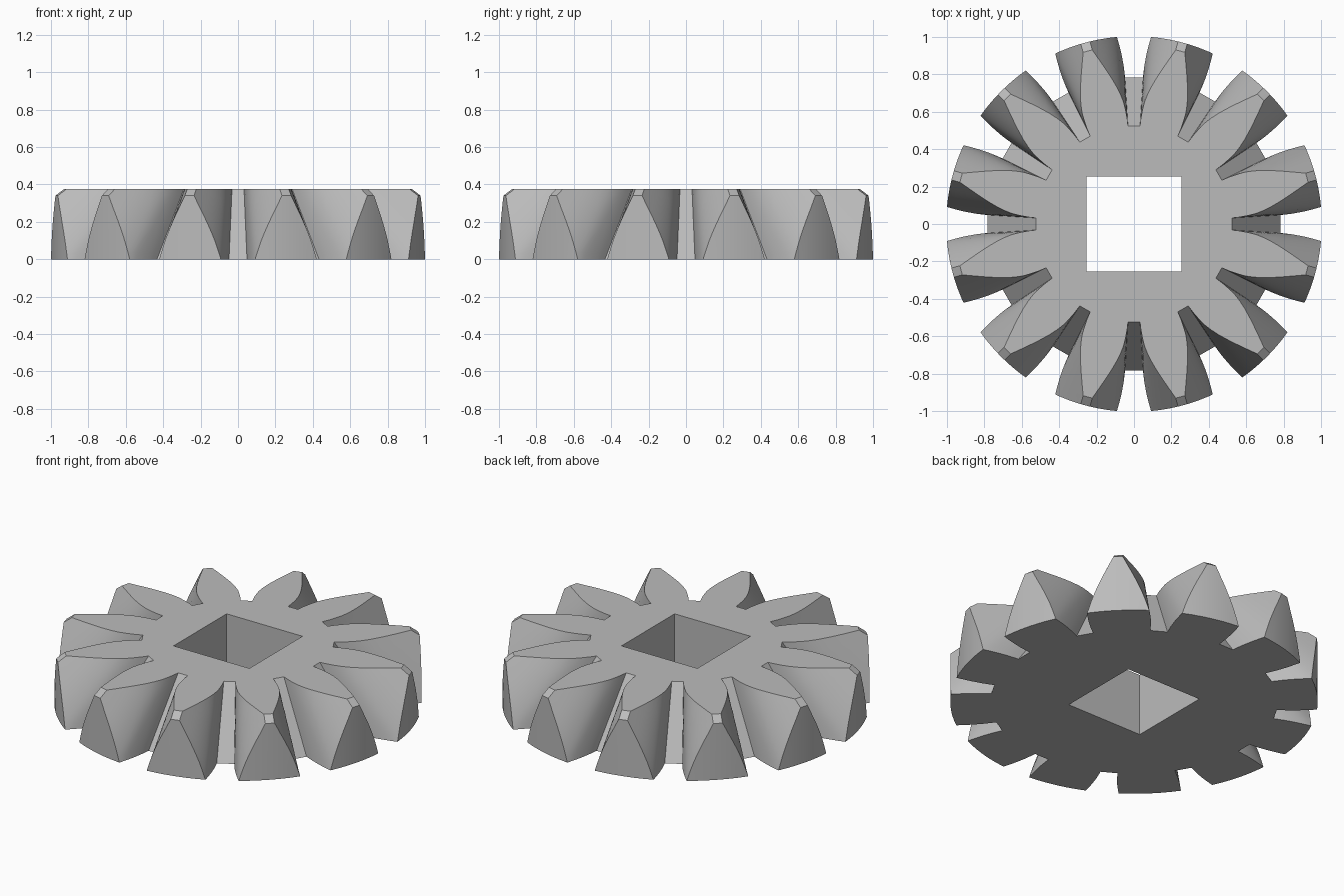
import bpy, bmesh
from math import sin, cos, radians

cube = bpy.data.objects.get("Cube")
if cube:
    bpy.data.objects.remove(cube)

TEETH = 12
PITCH = 360 / TEETH
HEIGHT, APEX = 0.375, 1.132       # the tooth spaces converge on a point above the gear
ROOT, TIP = 0.785, 1.004          # radii at the base
CHAMFER_Z, CHAMFER_R = 0.34, 0.957
HOLE = 0.253
FLANK_STEPS, ARC_STEPS, LEVELS = 10, 6, 10

# Half angle of a tooth space against radius at the base
FLANK = [(0.785, 3.5), (0.85, 3.75), (0.92, 4.3), (1.0, 5.15), (1.1, 7.1),
         (1.22, 9.6), (1.33, 11.8), (1.434, 13.55)]


def space_angle(r):
    for (r0, a0), (r1, a1) in zip(FLANK, FLANK[1:]):
        if r <= r1:
            return a0 + (a1 - a0) * (r - r0) / (r1 - r0)
    return FLANK[-1][1]


def section(z, outer):
    """Outline of the gear at one height."""
    scale = 1 - z / APEX
    flank = []
    for i in range(FLANK_STEPS + 1):
        r = ROOT * scale + (outer - ROOT * scale) * i / FLANK_STEPS
        flank.append((r, PITCH / 2 - space_angle(r / scale)))
    half = flank[-1][1]
    arc = [(outer, half * (2 * i / ARC_STEPS - 1)) for i in range(1, ARC_STEPS)]
    tooth = [(r, -a) for r, a in flank] + arc + flank[::-1]
    points = []
    for k in range(TEETH):
        for r, a in tooth:
            angle = radians(a + PITCH * (k + 0.5))
            points.append((r * cos(angle), r * sin(angle), z))
    return points


def square(z):
    return [(x * HOLE, y * HOLE, z) for x, y in ((-1, -1), (1, -1), (1, 1), (-1, 1))]


def add_wall(bm, sections):
    """Join stacked outlines and return the first and last rings."""
    rings = [[bm.verts.new(p) for p in s] for s in sections]
    for low, high in zip(rings, rings[1:]):
        for i in range(len(low)):
            j = (i + 1) % len(low)
            bm.faces.new((low[i], low[j], high[j], high[i]))
    return rings[0], rings[-1]


def ring_edges(bm, ring):
    return [bm.edges.get((v, ring[i - 1])) for i, v in enumerate(ring)]


bm = bmesh.new()
# Toothed rim with a chamfer at the top
outlines = [section(CHAMFER_Z * i / LEVELS, TIP) for i in range(LEVELS + 1)]
outlines.append(section(HEIGHT, CHAMFER_R))
rims = add_wall(bm, outlines)
# Square shaft hole
holes = add_wall(bm, [square(0), square(HEIGHT)])
# Flat faces below and above
for rim, hole in zip(rims, holes):
    bmesh.ops.triangle_fill(bm, use_beauty=True, use_dissolve=False,
                            edges=ring_edges(bm, rim) + ring_edges(bm, hole))
bmesh.ops.recalc_face_normals(bm, faces=bm.faces)

mesh = bpy.data.meshes.new("bevel_gear")
bm.to_mesh(mesh)
bm.free()
gear = bpy.data.objects.new("bevel_gear", mesh)
bpy.context.collection.objects.link(gear)

# Plain grey finish
grey = bpy.data.materials.new("grey")
grey.use_nodes = True
color = (0.5, 0.5, 0.5, 1)
grey.diffuse_color = color
grey.node_tree.nodes["Principled BSDF"].inputs["Base Color"].default_value = color
mesh.materials.append(grey)

bpy.ops.object.select_all(action="DESELECT")
gear.select_set(True)
bpy.context.view_layer.objects.active = gear
bpy.ops.object.shade_smooth_by_angle(angle=radians(25))
